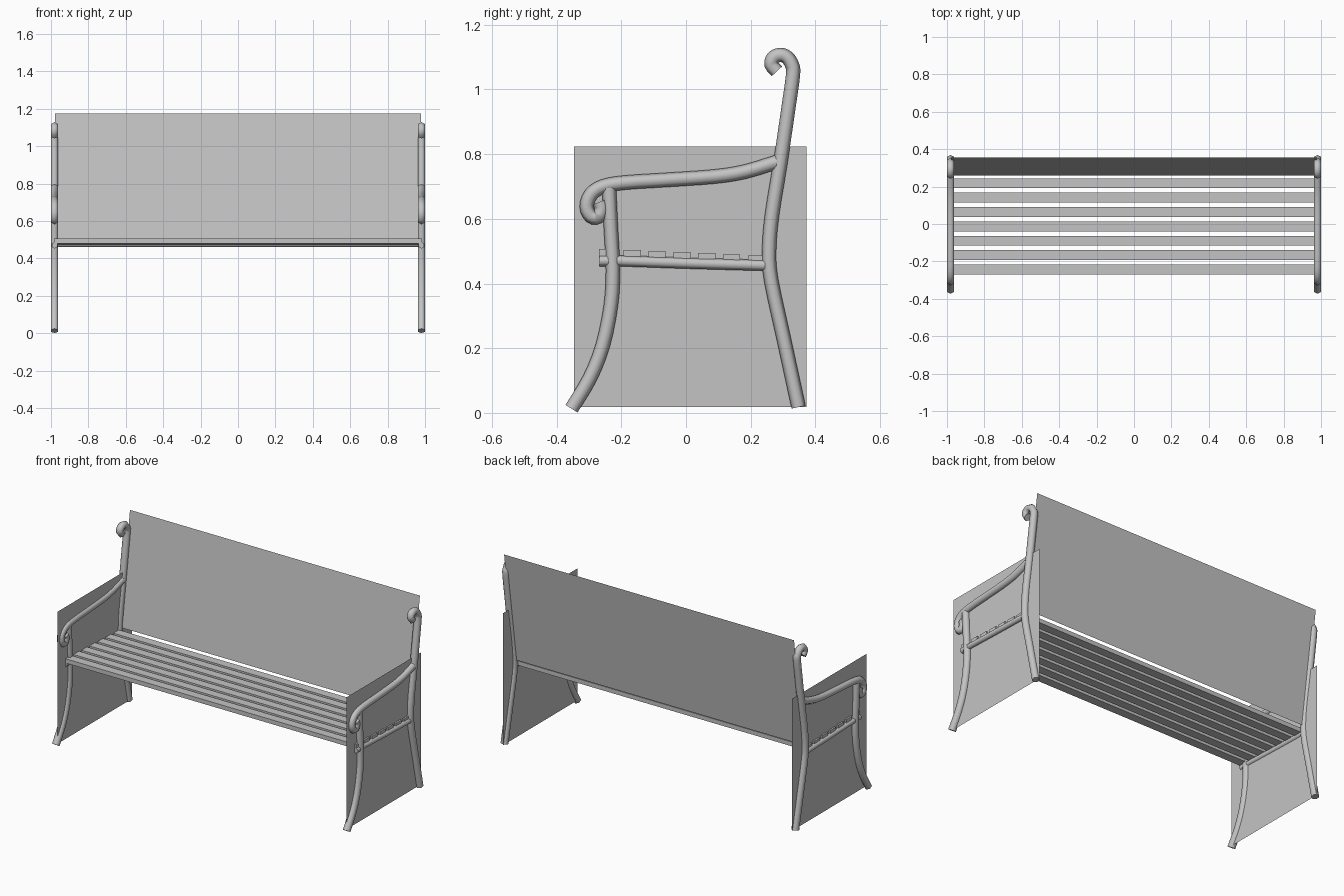
import bpy
import bmesh
from math import cos, sin, tau
from mathutils import Vector

cube = bpy.data.objects.get("Cube")
if cube:
    bpy.data.objects.remove(cube)

grey = bpy.data.materials.new("plain grey")
grey.use_nodes = True
colour = (0.55, 0.55, 0.55, 1)
grey.diffuse_color = colour
grey.node_tree.nodes["Principled BSDF"].inputs["Base Color"].default_value = colour

SIDE_X = 0.981


def add_object(name, bm):
    bmesh.ops.recalc_face_normals(bm, faces=bm.faces)
    mesh = bpy.data.meshes.new(name)
    bm.to_mesh(mesh)
    bm.free()
    mesh.materials.append(grey)
    obj = bpy.data.objects.new(name, mesh)
    bpy.context.collection.objects.link(obj)
    return obj


def smooth_path(points, steps):
    """Catmull-Rom curve through the points."""
    p = [Vector(q) for q in points]
    p = [2 * p[0] - p[1]] + p + [2 * p[-1] - p[-2]]
    out = []
    for a, b, c, d in zip(p, p[1:], p[2:], p[3:]):
        for k in range(steps):
            t = k / steps
            out.append(0.5 * (2 * b + (c - a) * t + (2 * a - 5 * b + 4 * c - d) * t * t
                              + (3 * b - a - 3 * c + d) * t ** 3))
    return out + [p[-2]]


def add_tube(name, x, points, radius=0.022, sides=6, steps=3):
    """Sweep a hexagonal section along a (y, z) path at the given x."""
    path = smooth_path(points, steps)
    bm = bmesh.new()
    rings = []
    for i, p in enumerate(path):
        tangent = (path[min(i + 1, len(path) - 1)] - path[max(i - 1, 0)]).normalized()
        normal = Vector((-tangent.y, tangent.x))
        ring = []
        for k in range(sides):
            a = tau * k / sides
            q = p + normal * radius * cos(a)
            ring.append(bm.verts.new((x + radius * sin(a), q.x, q.y)))
        rings.append(ring)
    for r, s in zip(rings, rings[1:]):
        for k in range(sides):
            j = (k + 1) % sides
            bm.faces.new((r[k], r[j], s[j], s[k])).smooth = True
    bm.faces.new(rings[0])
    bm.faces.new(rings[-1])
    add_object(name, bm)


def add_sheet(name, corners):
    bm = bmesh.new()
    bm.faces.new([bm.verts.new(c) for c in corners])
    add_object(name, bm)


# Side frame paths as (y, z)
back_post = [(0.348, 0.018), (0.303, 0.226), (0.263, 0.412), (0.257, 0.505),
             (0.266, 0.613), (0.291, 0.768), (0.316, 0.938), (0.331, 1.046),
             (0.328, 1.075), (0.313, 1.099), (0.291, 1.107), (0.27, 1.098),
             (0.264, 1.077), (0.281, 1.056)]
front_leg = [(-0.354, 0.013), (-0.297, 0.108), (-0.257, 0.21), (-0.232, 0.334),
             (-0.226, 0.443), (-0.232, 0.567), (-0.238, 0.695)]
armrest = [(0.282, 0.776), (0.183, 0.746), (0.09, 0.731), (-0.05, 0.721),
           (-0.189, 0.712), (-0.257, 0.7), (-0.294, 0.675), (-0.307, 0.638),
           (-0.294, 0.608), (-0.272, 0.606), (-0.261, 0.63), (-0.268, 0.652)]
seat_rail = [(-0.268, 0.47), (-0.2, 0.47), (0.0, 0.463), (0.25, 0.456)]

for side, s in (("left", 1), ("right", -1)):
    x = s * SIDE_X
    add_tube(side + "_back_post", x, back_post)
    add_tube(side + "_front_leg", x, front_leg)
    add_tube(side + "_armrest", x, armrest)
    add_tube(side + "_seat_rail", x, seat_rail, radius=0.017)
    # Flat side sheet
    px = s * 0.975
    add_sheet(side + "_side_panel", [(px, -0.347, 0.018), (px, 0.372, 0.018),
                                     (px, 0.372, 0.823), (px, -0.347, 0.823)])

# Leaning backrest sheet
w = 0.978
add_sheet("backrest_panel", [(-w, 0.258, 0.497), (w, 0.258, 0.497),
                             (w, 0.356, 1.175), (-w, 0.356, 1.175)])

# Seat slats, dropping slightly toward the back
count = 7
for i in range(count):
    t = i / (count - 1)
    bm = bmesh.new()
    bmesh.ops.create_cube(bm, size=1)
    bmesh.ops.scale(bm, vec=(1.97, 0.053, 0.026), verts=bm.verts)
    bmesh.ops.translate(bm, vec=(0, -0.243 + 0.461 * t, 0.494 - 0.02 * t), verts=bm.verts)
    add_object("seat_slat_%d" % (i + 1), bm)
